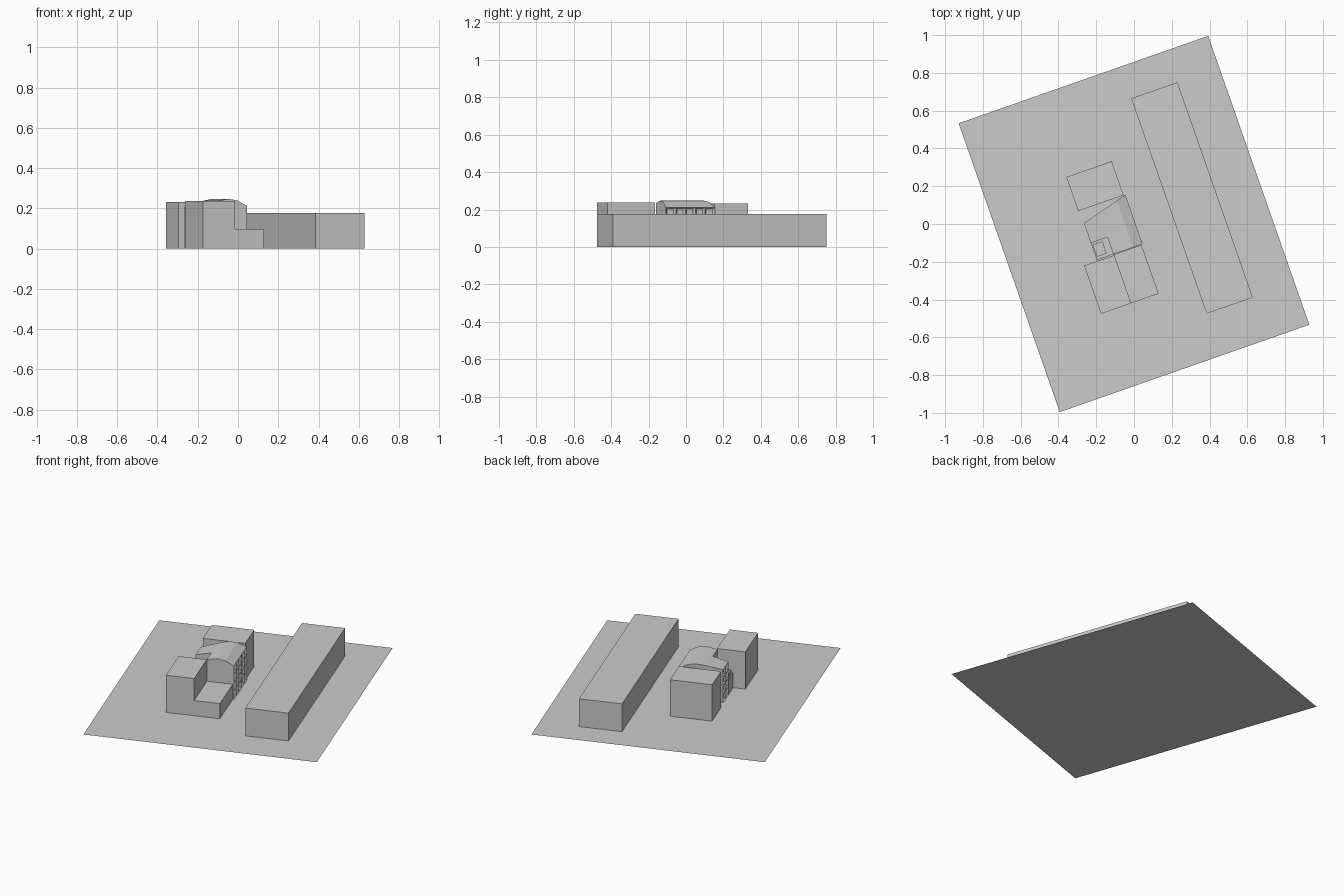
import bpy, bmesh, math
from mathutils import Matrix, Vector

if "Cube" in bpy.data.objects:
    bpy.data.objects.remove(bpy.data.objects["Cube"])

ANG = math.radians(19.3)          # whole site is turned by this angle
ROT = Matrix.Rotation(ANG, 4, 'Z')

grey = bpy.data.materials.new("light grey")
grey.diffuse_color = (0.6, 0.6, 0.6, 1)
grey.use_nodes = True
grey.node_tree.nodes["Principled BSDF"].inputs["Base Color"].default_value = grey.diffuse_color


def finish(bm, name):
    """Turn a bmesh in site coordinates into a rotated, flat-shaded object."""
    bmesh.ops.transform(bm, matrix=ROT, verts=bm.verts)
    me = bpy.data.meshes.new(name)
    bm.to_mesh(me)
    bm.free()
    me.materials.append(grey)
    ob = bpy.data.objects.new(name, me)
    bpy.context.collection.objects.link(ob)
    return ob


def prism(pts, z0, z1):
    """Extrude a footprint upwards, leaving the underside open."""
    bm = bmesh.new()
    lo = [bm.verts.new((x, y, z0)) for x, y in pts]
    hi = [bm.verts.new((x, y, z1)) for x, y in pts]
    n = len(pts)
    bm.faces.new(hi)
    for i in range(n):
        j = (i + 1) % n
        bm.faces.new((lo[i], lo[j], hi[j], hi[i]))
    bmesh.ops.recalc_face_normals(bm, faces=bm.faces)
    return bm


def block(name, u0, u1, v0, v1, h, z0=0):
    return finish(prism([(u0, v0), (u1, v0), (u1, v1), (u0, v1)], z0, h), name)


# Ground slab (flat sheet)
bm = bmesh.new()
bm.faces.new([bm.verts.new((x, y, 0)) for x, y in
              ((-0.7, -0.81), (0.7, -0.81), (0.7, 0.81), (-0.7, 0.81))])
finish(bm, "ground_sheet")

# Plain neighbouring blocks
block("long_block", 0.206, 0.465, -0.575, 0.632, 0.177)
block("rear_block", -0.256, -0.002, 0.162, 0.353, 0.232)
block("front_tall_block", -0.322, -0.153, -0.391, -0.121, 0.237)
block("front_low_block", -0.153, 0.001, -0.391, -0.117, 0.097)

# Main house with slanted rear wall and a cut-out corner
UL, UR, UN = -0.249, 0.008, -0.156
VF, VN, VL, VB = -0.115, -0.02, 0.092, 0.161
PROFILE = [(UL, 0.21), (-0.14, 0.238), (-0.092, 0.247), (-0.045, 0.24), (UR, 0.212)]


def roof_z(u):
    for (a, za), (b, zb) in zip(PROFILE, PROFILE[1:]):
        if u <= b + 1e-6:
            return za + (zb - za) * (u - a) / (b - a)
    return PROFILE[-1][1]


bm = prism([(UN, VF), (UR, VF), (UR, VB), (UL, VL), (UL, VN), (UN, VN)], 0, 0.2)
for u, _ in PROFILE[1:-1]:
    bmesh.ops.bisect_plane(bm, geom=bm.verts[:] + bm.edges[:] + bm.faces[:],
                           plane_co=(u, 0, 0), plane_no=(1, 0, 0))
for v in bm.verts:
    if v.co.z > 0.1:
        v.co.z = roof_z(v.co.x)
# side walls are replaced by windowed walls
side = [f for f in bm.faces if all(abs(v.co.x - UR) < 1e-4 for v in f.verts)
        or all(abs(v.co.x - UL) < 1e-4 for v in f.verts)]
bmesh.ops.delete(bm, geom=side, context='FACES')
finish(bm, "main_house")


def window_wall(name, u, v0, v1, h, cols, rows, sign):
    """Wall in the plane of u, divided in cells with recessed windows."""
    bm = bmesh.new()
    P = [[bm.verts.new((u, v0 + (v1 - v0) * i / cols, h * k / rows))
          for k in range(rows + 1)] for i in range(cols + 1)]
    for i in range(cols):
        for k in range(rows):
            q = [P[i][k], P[i + 1][k], P[i + 1][k + 1], P[i][k + 1]]
            bm.faces.new(q if sign > 0 else q[::-1])
    bm.normal_update()
    bmesh.ops.inset_individual(bm, faces=bm.faces[:], thickness=0.014, depth=-0.012)
    finish(bm, name)


window_wall("right_window_wall", UR, VF, VB, 0.212, 5, 4, 1)
window_wall("left_window_wall", UL, VN, VL, 0.21, 2, 4, -1)

# Low terrace in the cut-out corner with a small raised hatch
block("corner_terrace", UL, UN, VF, VN, 0.10)
block("terrace_hatch", -0.243, -0.188, -0.099, -0.031, 0.12, 0.10)
